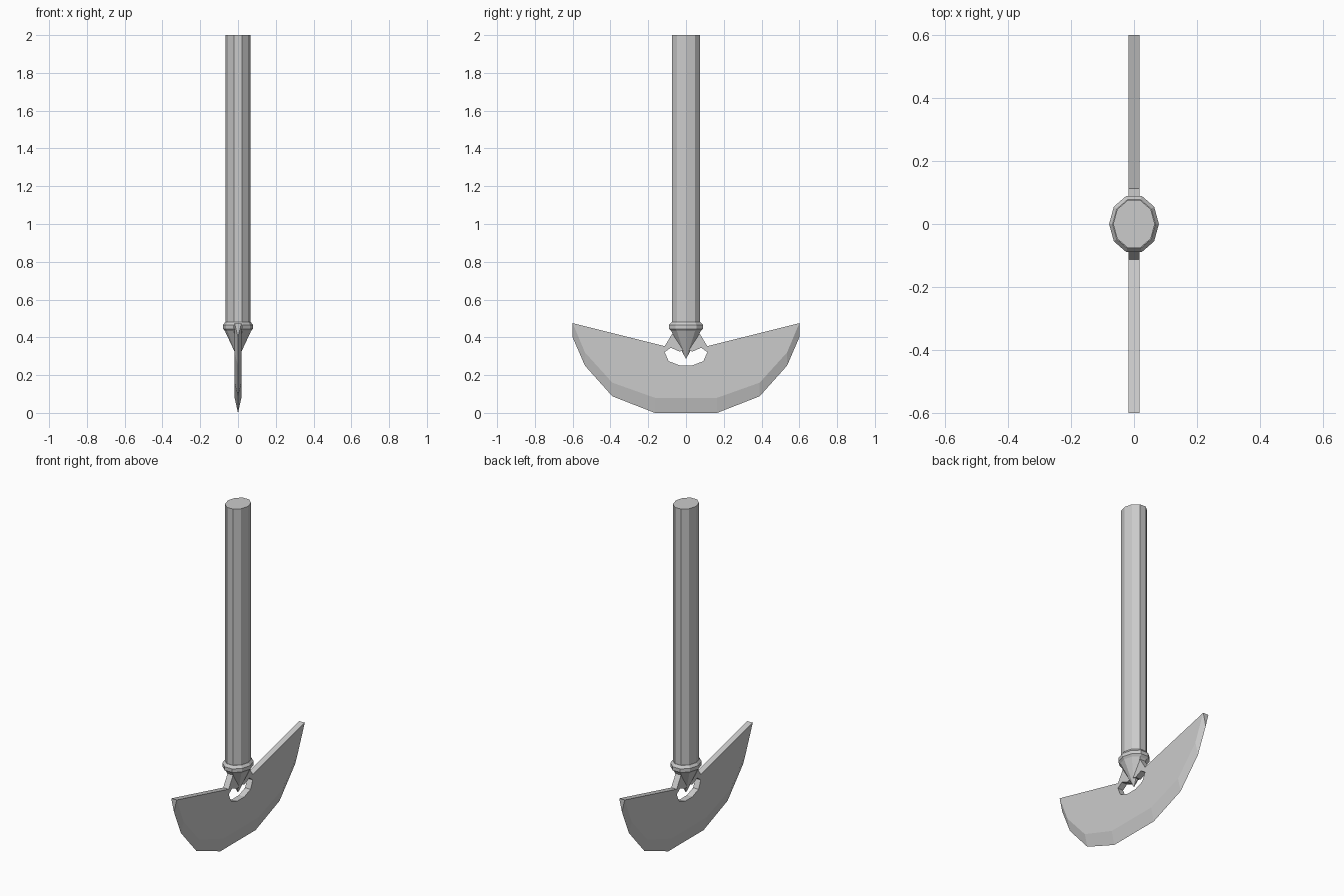
import bpy, bmesh
from math import cos, sin, pi

if "Cube" in bpy.data.objects:
    bpy.data.objects.remove(bpy.data.objects["Cube"])

SIDES = 10
T = 0.018  # half thickness of the blade


def finish(bm, name):
    bmesh.ops.recalc_face_normals(bm, faces=bm.faces[:])
    me = bpy.data.meshes.new(name)
    bm.to_mesh(me)
    bm.free()
    ob = bpy.data.objects.new(name, me)
    bpy.context.collection.objects.link(ob)
    return ob


def lathe(name, profile):
    """Stack ten-sided oval rings (x radius, y radius, z); zero radius makes a point."""
    bm = bmesh.new()
    rings = []
    for rx, ry, z in profile:
        n = SIDES if rx > 0 else 1
        rings.append([bm.verts.new((rx * cos(2 * pi * i / SIDES), ry * sin(2 * pi * i / SIDES), z))
                      for i in range(n)])
    for a, b in zip(rings, rings[1:]):
        for i in range(SIDES):
            j = (i + 1) % SIDES
            if len(b) == 1:
                bm.faces.new((a[i], a[j], b[0]))
            else:
                bm.faces.new((a[i], a[j], b[j], b[i]))
    bm.faces.new(rings[0])
    if len(rings[-1]) > 1:
        bm.faces.new(rings[-1])
    return finish(bm, name)


# Shaft
lathe("handle", [(0.066, 0.079, 2.0), (0.066, 0.079, 0.47)])

# Collar with the pointed end below it
lathe("collar_spike", [(0.068, 0.081, 0.481), (0.079, 0.094, 0.466), (0.079, 0.094, 0.445),
                       (0.069, 0.082, 0.433), (0, 0, 0.285)])

# Blade: half outline (y, z), first the bevel line, then the top edge, prong and hole
bevel = [(0, 0.08), (0.165, 0.08), (0.39, 0.16), (0.535, 0.32), (0.6, 0.475)]
inner = [(0.113, 0.353), (0.066, 0.43), (0, 0.435), (0, 0.335), (0.035, 0.325),
         (0.08, 0.345), (0.113, 0.322), (0.092, 0.274), (0.035, 0.252), (0, 0.252)]
edge = [(0, 0), (0.165, 0), (0.39, 0.088), (0.535, 0.25), (0.6, 0.40)]

bm = bmesh.new()
outline = bevel + inner
left, right = [[bm.verts.new((x, y, z)) for y, z in outline] for x in (-T, T)]
sharp = [bm.verts.new((0, y, z)) for y, z in edge]
for side in (left, right):
    bm.faces.new(side)
    for i in range(len(edge) - 1):
        bm.faces.new((side[i], side[i + 1], sharp[i + 1], sharp[i]))
tip = len(bevel) - 1
bm.faces.new((left[tip], right[tip], sharp[tip]))
for i in range(tip, len(outline) - 1):
    if outline[i][0] > 0 or outline[i + 1][0] > 0:
        bm.faces.new((left[i], left[i + 1], right[i + 1], right[i]))
blade = finish(bm, "blade")
mirror = blade.modifiers.new("Mirror", 'MIRROR')
mirror.use_axis = (False, True, False)
mirror.use_clip = True
